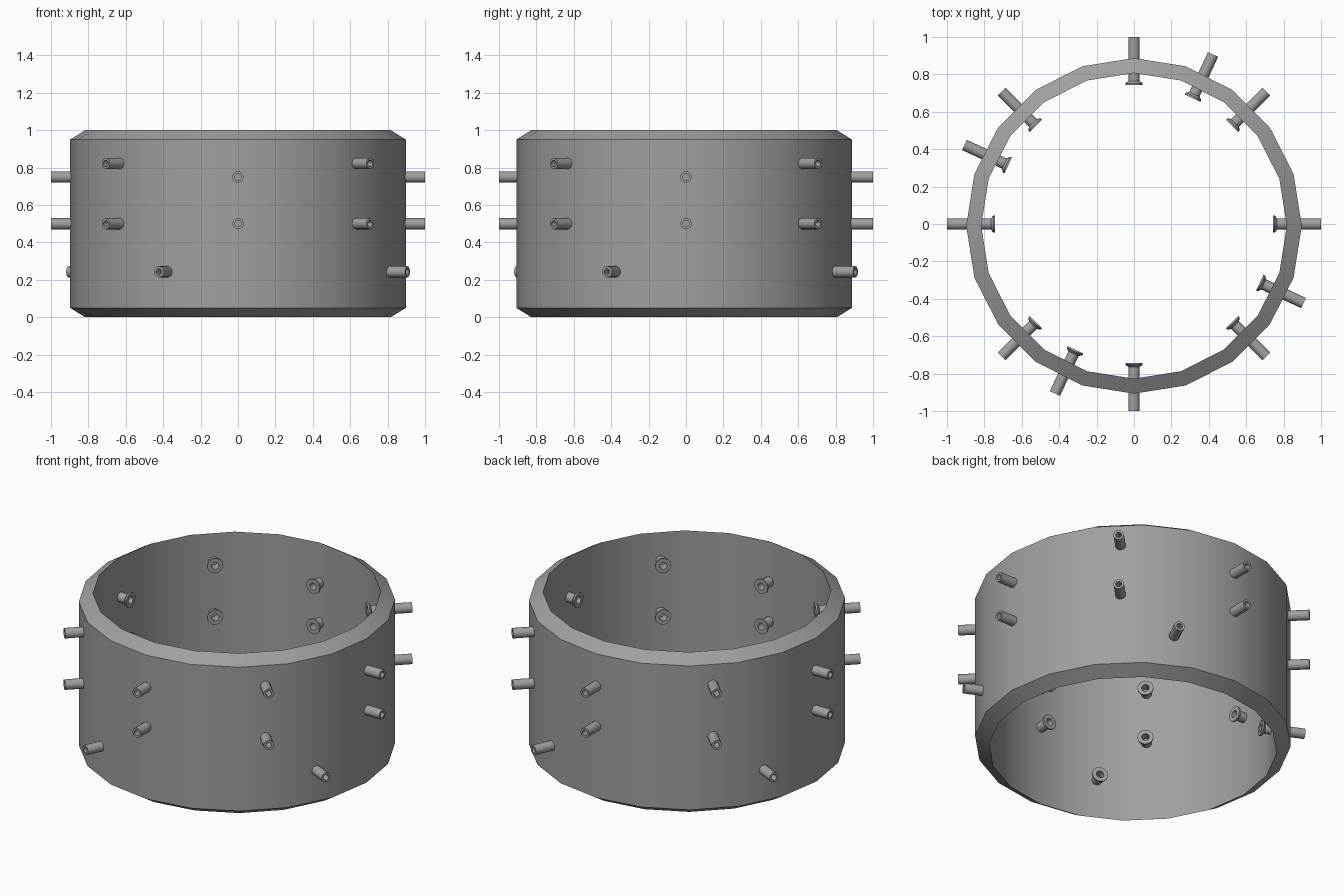
import bpy, bmesh, math
from mathutils import Matrix, Vector

if "Cube" in bpy.data.objects:
    bpy.data.objects.remove(bpy.data.objects["Cube"])

metal = bpy.data.materials.new("grey metal")
metal.diffuse_color = (0.35, 0.35, 0.35, 1)
metal.use_nodes = True
metal.node_tree.nodes["Principled BSDF"].inputs["Base Color"].default_value = metal.diffuse_color


def revolve(name, profile, sides, closed):
    """Revolve (radius, height) points about z; radius 0 becomes a cap centre."""
    bm = bmesh.new()
    rings = []
    for r, z in profile:
        if r == 0:
            rings.append([bm.verts.new((0, 0, z))] * sides)
        else:
            rings.append([bm.verts.new((r * math.cos(2 * math.pi * i / sides),
                                        r * math.sin(2 * math.pi * i / sides), z))
                          for i in range(sides)])
    n = len(rings)
    for k in range(n if closed else n - 1):
        a, b = rings[k], rings[(k + 1) % n]
        for i in range(sides):
            j = (i + 1) % sides
            corners = list(dict.fromkeys([a[i], a[j], b[j], b[i]]))
            bm.faces.new(corners)
    bmesh.ops.recalc_face_normals(bm, faces=bm.faces[:])
    mesh = bpy.data.meshes.new(name)
    bm.to_mesh(mesh)
    bm.free()
    mesh.materials.append(metal)
    return mesh


def place(name, mesh, matrix):
    obj = bpy.data.objects.new(name, mesh)
    bpy.context.collection.objects.link(obj)
    obj.matrix_world = matrix
    return obj


def smooth(obj):
    bpy.ops.object.select_all(action='DESELECT')
    obj.select_set(True)
    bpy.context.view_layer.objects.active = obj
    bpy.ops.object.shade_smooth_by_angle(angle=math.radians(30))


# Open ring wall, 20 sides, sloped rims rising to the inner edge
wall = revolve("ring_wall", [(0.897, 0.05), (0.897, 0.95), (0.817, 1.0), (0.817, 0.0)], 20, True)
smooth(place("ring_wall", wall, Matrix.Translation((0, -0.01, 0))))

# Flanged nozzle with a blind bore at each end, modelled along its axis
nozzle = revolve("nozzle", [(0, 0.80), (0.022, 0.80), (0.022, 0.742), (0.046, 0.742),
                            (0.046, 0.752), (0.030, 0.765), (0.030, 1.0),
                            (0.017, 1.0), (0.017, 0.94), (0, 0.94)], 16, False)

# (angle in degrees, heights) for every quarter of the ring
layout = [(0, (0.5, 0.75)), (45, (0.5, 0.822)), (65, (0.243,))]
first = True
for quarter in range(4):
    for angle, heights in layout:
        a = math.radians(angle + 90 * quarter)
        turn = Vector((math.cos(a), math.sin(a), 0)).to_track_quat('Z', 'Y').to_matrix().to_4x4()
        for z in heights:
            obj = place("nozzle", nozzle, Matrix.Translation((0, 0, z)) @ turn)
            if first:
                smooth(obj)
                first = False
